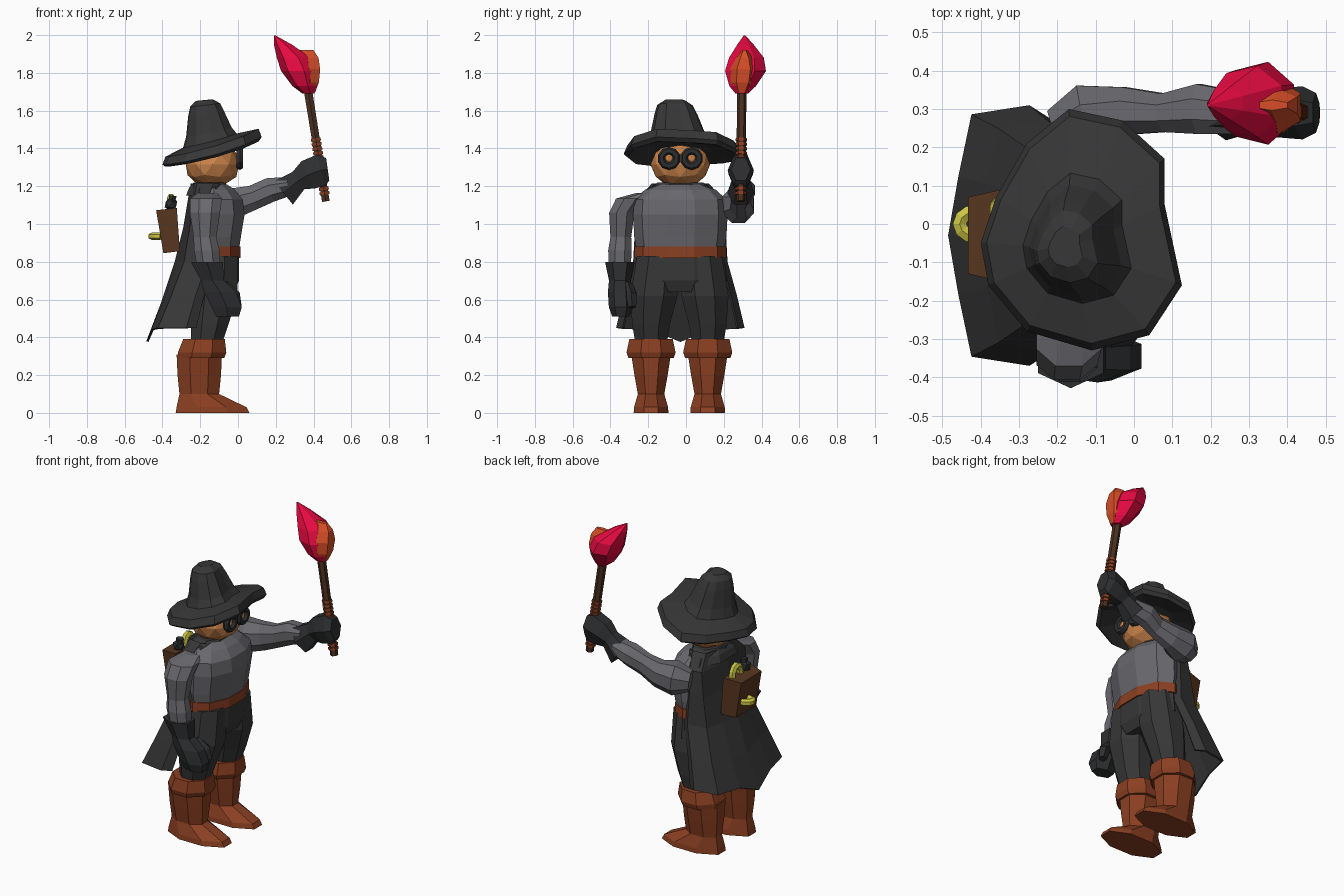
import bpy, bmesh, math
from mathutils import Vector, Matrix

if "Cube" in bpy.data.objects:
    bpy.data.objects.remove(bpy.data.objects["Cube"])

MID = -0.03  # body centre line in y; the figure looks towards +x


def material(name, r, g, b):
    m = bpy.data.materials.new(name)
    m.use_nodes = True
    m.diffuse_color = (r, g, b, 1)
    m.node_tree.nodes["Principled BSDF"].inputs["Base Color"].default_value = (r, g, b, 1)
    return m


CLOTH = material("black cloth", .038, .038, .038)
SHIRT = material("grey shirt", .14, .14, .155)
GLOVE = material("dark leather", .027, .028, .03)
BOOT = material("rust leather", .26, .05, .016)
SKIN = material("skin", .6, .23, .07)
RED = material("crimson flame", .83, .003, .055)
ORANGE = material("orange flame", .68, .075, .02)
WOOD = material("dark wood", .07, .03, .015)
PACK = material("brown hide", .095, .036, .014)
YELLOW = material("yellow horn", .6, .56, .06)


def finish(name, bm, mat):
    bmesh.ops.recalc_face_normals(bm, faces=bm.faces)
    me = bpy.data.meshes.new(name)
    bm.to_mesh(me)
    bm.free()
    me.materials.append(mat)
    ob = bpy.data.objects.new(name, me)
    bpy.context.collection.objects.link(ob)
    return ob


def skin_rings(name, rings, mat):
    """Bridge equal rings of points and cap both ends."""
    bm = bmesh.new()
    vs = [[bm.verts.new(p) for p in ring] for ring in rings]
    n = len(vs[0])
    for a, b in zip(vs, vs[1:]):
        for i in range(n):
            j = (i + 1) % n
            bm.faces.new((a[i], a[j], b[j], b[i]))
    bm.faces.new(vs[0][::-1])
    bm.faces.new(vs[-1])
    return finish(name, bm, mat)


def loft(name, mat, stations, n=8, flat=False, ref=(0, 1, 0)):
    """Stations are (x, y, z, radius across, radius along ref)."""
    centres = [Vector(s[:3]) for s in stations]
    k = 1 / math.cos(math.pi / n)
    rings = []
    for i, s in enumerate(stations):
        t = centres[min(i + 1, len(centres) - 1)] - centres[max(i - 1, 0)]
        t = Vector((0, 0, 1)) if flat else t.normalized()
        u = Vector(ref).cross(t).normalized()
        v = t.cross(u)
        angles = [math.tau * (j + .5) / n for j in range(n)]
        rings.append([centres[i] + u * s[3] * k * math.cos(a) + v * s[4] * k * math.sin(a)
                      for a in angles])
    return skin_rings(name, rings, mat)


def ball(name, mat, centre, size, detail=2):
    bm = bmesh.new()
    bmesh.ops.create_icosphere(bm, subdivisions=detail, radius=1)
    bmesh.ops.scale(bm, vec=size, verts=bm.verts)
    bmesh.ops.translate(bm, vec=centre, verts=bm.verts)
    return finish(name, bm, mat)


# Boots and trouser legs
for side, s in (("plus", 1), ("minus", -1)):
    y = MID - .005 + s * .15
    loft("boot_" + side, BOOT, [(-.135, y, 0, .195, .092), (-.14, y, .03, .185, .09),
         (-.205, y, .1, .105, .07), (-.205, y, .2, .115, .088), (-.205, y, .31, .12, .105)], flat=True)
    loft("boot_cuff_" + side, BOOT, [(-.195, y, .29, .122, .12), (-.19, y, .32, .128, .13),
         (-.18, y, .39, .11, .115)], flat=True)
    loft("trouser_leg_" + side, CLOTH, [(-.17, y, .35, .08, .08), (-.15, y, .47, .1, .1),
         (-.125, y - s * .015, .62, .122, .125), (-.12, y - s * .035, .83, .118, .11)], flat=True)

# Hips, belt, shirt and collar
loft("hips", CLOTH, [(-.12, MID, .64, .1, .17), (-.12, MID, .7, .125, .235),
     (-.12, MID, .84, .125, .22)], n=10, flat=True)
loft("belt", BOOT, [(-.125, MID, .82, .138, .232), (-.125, MID, .88, .138, .232)], n=10, flat=True)
loft("shirt", SHIRT, [(-.12, MID, .83, .12, .215), (-.12, MID, .93, .135, .232),
     (-.11, MID, 1.05, .145, .238), (-.115, MID, 1.13, .14, .232),
     (-.13, MID, 1.18, .115, .18), (-.14, MID, 1.21, .08, .12)], n=10, flat=True)
loft("collar", CLOTH, [(-.165, MID, 1.15, .11, .205), (-.16, MID, 1.19, .1, .17),
     (-.15, MID, 1.22, .085, .12)], flat=True)

# Cape: an open sheet wrapped round the back, with a dropped middle point
columns = [(.9, 0), (1, .2), (.93, .77), (.45, .9), (0, 1)]
columns += [(-w, d) for w, d in columns[-2::-1]]
bm = bmesh.new()
rows = []
for z, w, front, back, drop in [(1.215, .15, -.1, -.25, 0), (1.13, .23, -.14, -.265, 0),
                                (.98, .24, -.14, -.29, 0), (.8, .25, -.12, -.335, 0),
                                (.62, .3, -.18, -.405, .03), (.45, .34, -.22, -.485, .07)]:
    rows.append([bm.verts.new((front + (back - front) * d, MID + w * f,
                               z - drop * max(0, 1 - abs(f) * 2))) for f, d in columns])
for a, b in zip(rows, rows[1:]):
    for i in range(len(a) - 1):
        bm.faces.new((a[i], a[i + 1], b[i + 1], b[i]))
cape = finish("cape", bm, CLOTH)
cape.modifiers.new("thickness", "SOLIDIFY").thickness = .012

# Head and goggles
ball("head", SKIN, (-.135, MID, 1.315), (.148, .158, .125))
for side, s in (("plus", 1), ("minus", -1)):
    bpy.ops.mesh.primitive_torus_add(major_segments=10, minor_segments=6, major_radius=.041,
                                     minor_radius=.02, location=(.01, MID + s * .06, 1.347),
                                     rotation=(0, math.pi / 2, 0))
    rim = bpy.context.object
    rim.name = "goggle_rim_" + side
    rim.data.materials.append(GLOVE)
    ball("goggle_lens_" + side, SKIN, (.006, MID + s * .06, 1.347), (.014, .025, .025), 1)

# Hat: one uneven brim outline, scaled, tilted up towards the face, drooping at the sides
brim = [(-.40, -.05), (-.38, -.16), (-.28, -.28), (-.11, -.33), (.04, -.29), (.125, -.16),
        (.08, .05), (.08, .17), (-.03, .27), (-.17, .30), (-.28, .21), (-.36, .07)]
hat_rings = []
for scale, cx, cy, z, tilt in [(.5, -.14, -.02, 1.395, .28), (.94, -.14, -.02, 1.372, .28),
                               (1, -.14, -.02, 1.39, .29), (.94, -.14, -.02, 1.432, .31),
                               (.54, -.15, -.04, 1.445, .27), (.46, -.155, -.045, 1.49, .2),
                               (.36, -.17, -.055, 1.59, .15), (.3, -.175, -.06, 1.635, .12),
                               (.17, -.18, -.06, 1.66, .1)]:
    ring = []
    for x, y in brim:
        px, dy = cx + (x + .14) * scale, (y + .02) * scale
        ring.append((px, cy + dy, z + tilt * (px + .14) - .3 * dy * dy))
    hat_rings.append(ring)
skin_rings("hat", hat_rings, CLOTH)

# Lowered arm with its glove
loft("lowered_arm", SHIRT, [(-.16, -.2, 1.165, .05, .06), (-.17, -.295, 1.135, .085, .075),
     (-.175, -.34, 1.06, .08, .067), (-.175, -.345, .93, .06, .055),
     (-.165, -.35, .86, .068, .062), (-.155, -.35, .77, .06, .058)], flat=True)
loft("lowered_glove", GLOVE, [(-.165, -.35, .8, .085, .068), (-.135, -.35, .7, .06, .05),
     (-.095, -.35, .64, .085, .055), (-.06, -.345, .56, .08, .055), (-.055, -.345, .51, .06, .04)],
     n=6, flat=True)
loft("lowered_thumb", GLOVE, [(-.08, -.31, .67, .03, .025), (-.02, -.29, .62, .028, .025),
     (-.005, -.285, .56, .02, .018)], n=5)

# Raised arm with its glove
loft("raised_arm", SHIRT, [(-.2, .24, 1.09, .06, .06), (-.12, .275, 1.1, .095, .09),
     (-.02, .295, 1.11, .08, .062), (.08, .29, 1.14, .065, .05), (.17, .3, 1.18, .065, .065),
     (.27, .29, 1.2, .05, .055)])
loft("raised_glove", GLOVE, [(.24, .29, 1.165, .08, .062), (.32, .29, 1.23, .055, .042),
     (.37, .29, 1.26, .08, .055), (.44, .29, 1.285, .085, .06), (.475, .29, 1.29, .06, .045)], n=6)

# Torch: shaft, cord windings and flame
foot, top = Vector((.465, .29, 1.12)), Vector((.37, .295, 1.71))
loft("torch_shaft", WOOD, [(*foot, .02, .02), (*top, .022, .022)], n=6)
for i, f in enumerate((.06, .1, .38, .42, .46, .5, .54)):
    p, q = foot.lerp(top, f), foot.lerp(top, f + .025)
    loft("torch_winding_%d" % (i + 1), BOOT, [(*p, .026, .026), (*q, .026, .026)], n=6)
loft("flame", RED, [(.375, .295, 1.69, .03, .03), (.355, .3, 1.73, .06, .065),
     (.328, .315, 1.81, .09, .1), (.3, .32, 1.88, .085, .085), (.24, .315, 1.95, .045, .04),
     (.195, .31, 1.998, .004, .004)], n=7, flat=True)
loft("flame_core", ORANGE, [(.38, .295, 1.695, .028, .028), (.385, .3, 1.75, .043, .055),
     (.375, .305, 1.82, .06, .062), (.37, .31, 1.88, .056, .038), (.36, .31, 1.92, .04, .012)],
     n=6, flat=True)

# Back satchel, narrower outside and below, with a bottle and two curved horns
bm = bmesh.new()
bmesh.ops.create_cube(bm, size=1)
bmesh.ops.scale(bm, vec=(.11, .25, .23), verts=bm.verts)
for v in bm.verts:
    if v.co.x < 0:
        v.co.y *= .8
    if v.co.z < 0:
        v.co.x *= .8
bmesh.ops.rotate(bm, cent=(0, 0, 0), matrix=Matrix.Rotation(-.12, 3, "Y"), verts=bm.verts)
bmesh.ops.translate(bm, vec=(-.365, MID, .965), verts=bm.verts)
finish("satchel", bm, PACK)
ball("bottle", GLOVE, (-.355, -.08, 1.105), (.037, .037, .037), 1)
loft("bottle_neck", GLOVE, [(-.35, -.08, 1.12, .018, .018), (-.345, -.08, 1.15, .02, .02)], n=6)


def horn(name, centre, across, up, normal):
    arc = []
    for i in range(7):
        a = math.pi * i / 6
        p = Vector(centre) + Vector(across) * math.cos(a) + Vector(up) * math.sin(a)
        arc.append((*p, .018, .018))
    loft(name, YELLOW, arc, n=6, ref=normal)


horn("lower_horn", (-.41, 0, .935), (0, .033, 0), (-.045, 0, 0), (0, 0, 1))
horn("upper_horn", (-.355, .01, 1.08), (0, .04, 0), (0, 0, .06), (1, 0, 0))
